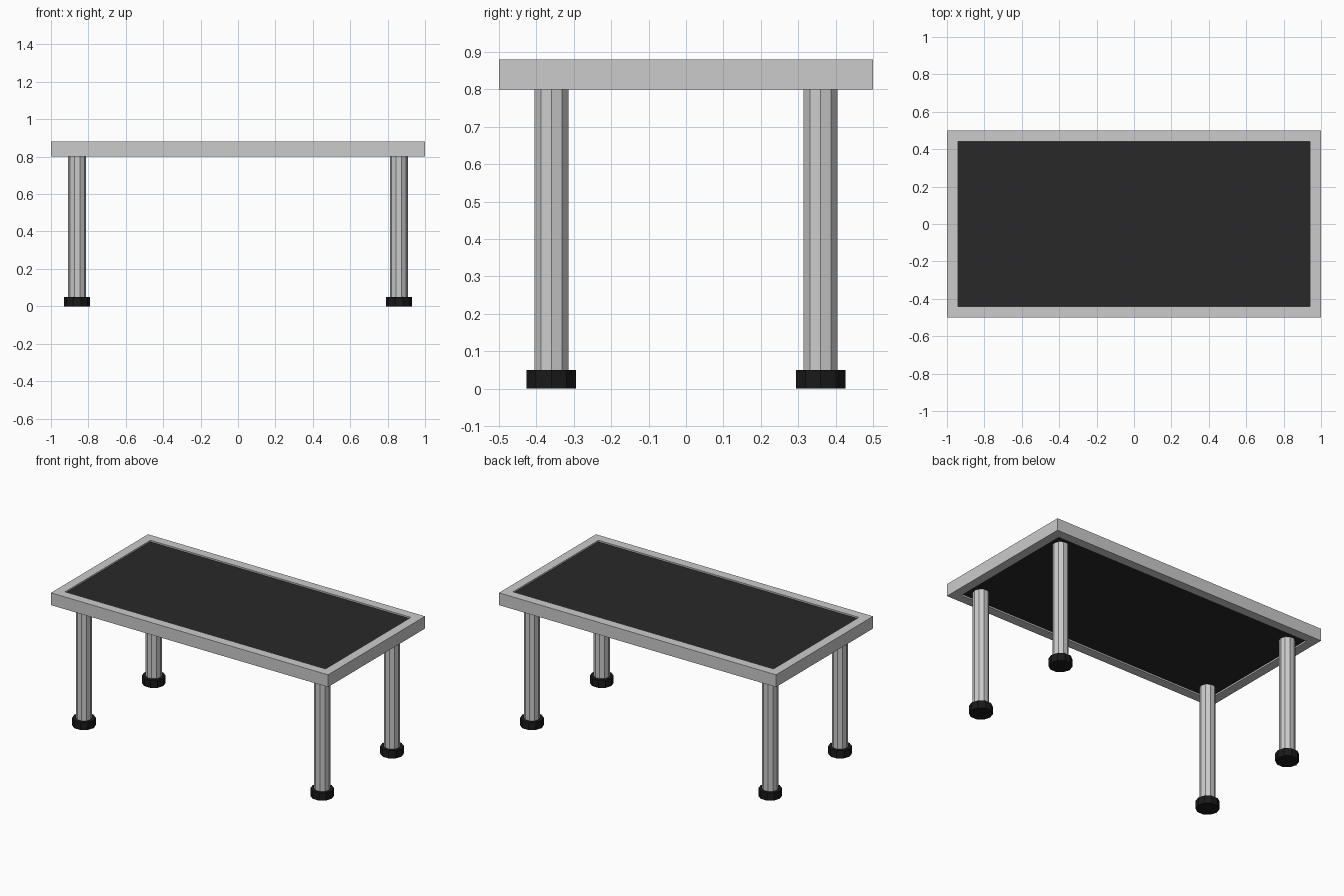
import bpy, bmesh
from math import radians
from mathutils import Matrix

if "Cube" in bpy.data.objects:
    bpy.data.objects.remove(bpy.data.objects["Cube"])


def material(name, v):
    m = bpy.data.materials.new(name)
    m.diffuse_color = (v, v, v, 1)
    m.use_nodes = True
    m.node_tree.nodes["Principled BSDF"].inputs["Base Color"].default_value = m.diffuse_color
    return m


def finish(name, bm, mat=None):
    mesh = bpy.data.meshes.new(name)
    bmesh.ops.recalc_face_normals(bm, faces=bm.faces)
    bm.to_mesh(mesh)
    bm.free()
    ob = bpy.data.objects.new(name, mesh)
    bpy.context.collection.objects.link(ob)
    if mat:
        mesh.materials.append(mat)
    return ob


def post(name, x, y, radius, z0, z1, mat=None):
    # ten-sided upright with a corner pointing along x
    bm = bmesh.new()
    bmesh.ops.create_cone(
        bm, cap_ends=True, segments=10, radius1=radius, radius2=radius, depth=z1 - z0,
        matrix=Matrix.Translation((x, y, (z0 + z1) / 2)) @ Matrix.Rotation(radians(90), 4, 'Z'))
    return finish(name, bm, mat)


panel_black = material("panel_black", 0.022)
rubber = material("rubber", 0.01)

# Mitred rectangular frame around the top
bm = bmesh.new()
rings = []
for hx, hy, z in ((1, 0.5, 0.80), (1, 0.5, 0.88), (0.94, 0.44, 0.88), (0.94, 0.44, 0.80)):
    rings.append([bm.verts.new((sx * hx, sy * hy, z))
                  for sx, sy in ((-1, -1), (1, -1), (1, 1), (-1, 1))])
for i in range(4):
    a, b = rings[i], rings[(i + 1) % 4]
    for k in range(4):
        n = (k + 1) % 4
        bm.faces.new((a[k], a[n], b[n], b[k]))
finish("top_frame", bm)

# Dark panel set slightly inside the frame
bm = bmesh.new()
bmesh.ops.create_cube(bm, size=1, matrix=Matrix.Translation((0, 0, 0.84))
                      @ Matrix.Diagonal((1.88, 0.88, 0.06, 1)))
finish("top_panel", bm, panel_black)

# Four legs with rubber feet
for sx, side in ((-1, "left"), (1, "right")):
    for sy, end in ((-1, "front"), (1, "back")):
        x, y = sx * 0.86, sy * 0.36
        post(f"{end}_{side}_leg", x, y, 0.048, 0.05, 0.81)
        post(f"{end}_{side}_foot", x, y, 0.07, 0, 0.05, rubber)
